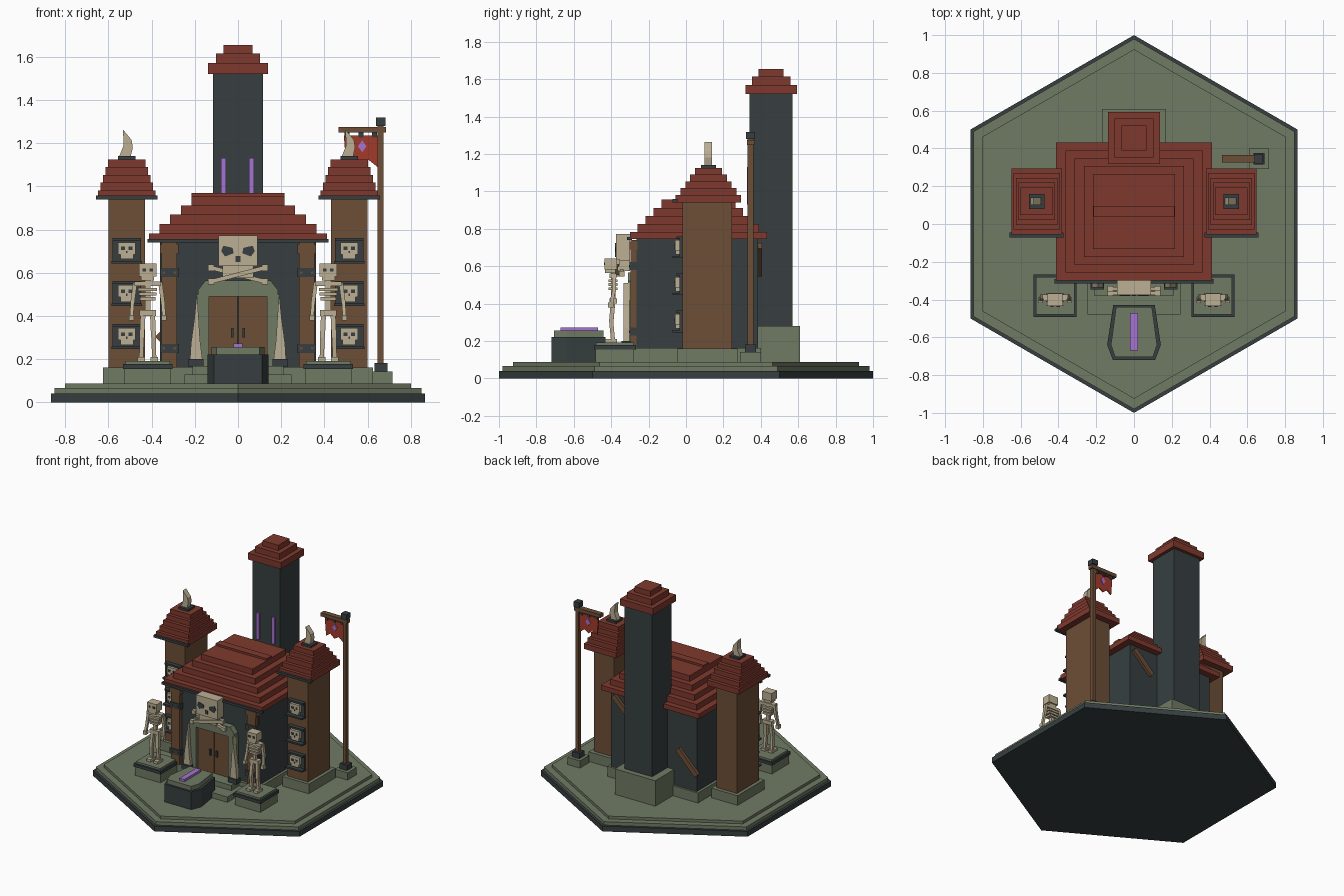
import bpy, bmesh, math
from mathutils import Vector


def mat(name, rgb):
    m = bpy.data.materials.new(name)
    lin = [((c / 255 + 0.055) / 1.055) ** 2.4 for c in rgb]
    m.diffuse_color = (*lin, 1)
    return m


DARK = mat("dark slate", (55, 63, 64))
GREEN = mat("mossy stone", (112, 122, 100))
RED = mat("roof red", (126, 57, 45))
BROWN = mat("timber brown", (108, 78, 54))
BONE = mat("bone", (188, 175, 148))
PURPLE = mat("purple glow", (165, 115, 208))
CLOTH = mat("banner red", (164, 58, 42))


def solid(name, bottom, top, m):
    """Closed solid between two matching outlines."""
    n = len(bottom)
    bm = bmesh.new()
    vs = [bm.verts.new(p) for p in list(bottom) + list(top)]
    bm.faces.new(vs[:n])
    bm.faces.new(vs[n:])
    for i in range(n):
        j = (i + 1) % n
        bm.faces.new((vs[i], vs[j], vs[n + j], vs[n + i]))
    bmesh.ops.recalc_face_normals(bm, faces=bm.faces)
    me = bpy.data.meshes.new(name)
    bm.to_mesh(me)
    bm.free()
    me.materials.append(m)
    ob = bpy.data.objects.new(name, me)
    bpy.context.collection.objects.link(ob)
    return ob


def slab(name, pts, z0, z1, m):
    return solid(name, [(x, y, z0) for x, y in pts], [(x, y, z1) for x, y in pts], m)


def panel(name, pts, y0, y1, m):
    return solid(name, [(x, y0, z) for x, z in pts], [(x, y1, z) for x, z in pts], m)


def box(name, x0, x1, y0, y1, z0, z1, m):
    return slab(name, [(x0, y0), (x1, y0), (x1, y1), (x0, y1)], z0, z1, m)


def cbox(name, cx, cy, hx, hy, z0, z1, m):
    return box(name, cx - hx, cx + hx, cy - hy, cy + hy, z0, z1, m)


def bar(name, a, b, w, d, m):
    """Square bar from a to b, w wide across and d deep along y."""
    a, b = Vector(a), Vector(b)
    u = (b - a).cross(Vector((0, 1, 0))).normalized() * w / 2
    v = Vector((0, d / 2, 0))
    ring = [u + v, u - v, -u - v, -u + v]
    return solid(name, [a + r for r in ring], [b + r for r in ring], m)


# Hexagonal plinth
for name, r, z0, z1, m in (("plinth_base", 1, 0, .04, DARK), ("plinth_tier", .98, .04, .066, GREEN),
                           ("plinth_top", .925, .066, .087, GREEN)):
    slab(name, [(r * math.sin(k * math.pi / 3), r * math.cos(k * math.pi / 3)) for k in range(6)], z0, z1, m)

# Main hall
box("hall_foundation", -.38, .38, -.285, .40, .085, .163, GREEN)
box("hall_walls", -.36, .36, -.265, .385, .16, .75, DARK)
box("hall_eave_beam", -.42, .42, -.315, -.29, .74, .757, DARK)
for i in range(5):
    cbox("hall_roof_tier", 0, .066, .412 - .049 * i, .366 - .042 * i,
         .745 if i == 0 else .738 + .0435 * i, .7815 + .0435 * i, RED)
box("hall_roof_ridge", -.215, .215, .037, .095, .95, .97, RED)

# Chimney tower
box("chimney_foundation", -.17, .17, .3, .61, .085, .28, GREEN)
box("chimney_shaft", -.115, .115, .34, .57, .28, 1.53, DARK)
for h, z0, z1 in ((.138, 1.52, 1.57), (.103, 1.57, 1.615), (.067, 1.615, 1.655)):
    cbox("chimney_cap", 0, .455, h, h, z0, z1, RED)
for x in (-.067, .063):
    cbox("chimney_slit", x, .335, .012, .008, .93, 1.13, PURPLE)

# Side towers
horn = [(-.035, 1.138), (-.014, 1.19), (-.018, 1.263), (.022, 1.215), (.028, 1.18), (.018, 1.138)]
for s in (-1, 1):
    cx = s * .515
    box("tower_foundation", cx - .11, cx + .11, -.045, .275, .085, .16, GREEN)
    box("tower_shaft", cx - .085, cx + .085, -.02, .247, .16, .96, BROWN)
    box("tower_eave_beam", cx - .143, cx + .143, -.072, -.045, .94, .958, DARK)
    for i in range(5):
        cbox("tower_roof_tier", cx, .12, .134 - .012 * i, .175 - .0255 * i,
             .94 if i == 0 else .945 + .036 * i, .981 + .036 * i, RED)
    cbox("horn_socket", cx, .12, .04, .04, 1.12, 1.14, DARK)
    panel("roof_horn", [(cx + x, z) for x, z in horn], .1, .14, BONE)
    # Skull niches
    for z in (.705, .507, .308):
        cbox("niche_back", cx, -.026, .066, .008, z - .052, z + .052, DARK)
        cbox("niche_sill", cx, -.045, .07, .026, z - .062, z - .05, DARK)
        cbox("niche_lintel", cx, -.035, .066, .016, z + .042, z + .055, DARK)
        cbox("niche_skull", cx, -.045, .04, .014, z - .02, z + .036, BONE)
        cbox("niche_skull_jaw", cx, -.045, .03, .011, z - .042, z - .02, BONE)
        for e in (-1, 1):
            cbox("niche_skull_eye", cx + e * .018, -.06, .009, .002, z, z + .016, DARK)
        cbox("niche_skull_nose", cx, -.06, .004, .002, z - .014, z - .004, DARK)

# Front corner posts with iron bands
for s in (-1, 1):
    cbox("corner_post", s * .318, -.278, .036, .018, .16, .74, BROWN)
    cbox("corner_post_cap", s * .318, -.281, .043, .021, .69, .73, BROWN)
    for z in (.25, .6):
        cbox("corner_post_band", s * .318, -.281, .043, .021, z - .021, z + .021, DARK)
        for e in (-1, 1):
            cbox("band_rivet", s * .318 + e * .025, -.303, .006, .003, z - .006, z + .006, BROWN)

# Entrance: steps, door, stone arch, tusks
box("lower_step", -.247, .247, -.48, -.28, .085, .128, GREEN)
box("upper_step", -.21, .21, -.38, -.28, .128, .167, GREEN)
panel("stone_lintel", [(-.185, .49), (.185, .49), (.185, .52), (.15, .565), (-.15, .565), (-.185, .52)],
      -.31, -.26, GREEN)
for s in (-1, 1):
    box("door_leaf", min(s * .003, s * .135), max(s * .003, s * .135), -.285, -.26, .165, .492, BROWN)
    cbox("door_handle", s * .027, -.29, .006, .008, .3, .345, DARK)
    cbox("stone_jamb", s * .163, -.285, .028, .025, .165, .5, GREEN)
    cbox("tusk_base", s * .195, -.322, .036, .024, .165, .2, DARK)
    tusk = [(.165, .2), (.222, .2), (.218, .27), (.203, .38), (.19, .51), (.183, .4), (.176, .29)]
    panel("door_tusk", [(s * x, z) for x, z in tusk], -.335, -.302, BONE)

# Great skull with crossed bones
box("great_skull", -.09, .09, -.375, -.3, .63, .773, BONE)
box("great_skull_jaw", -.072, .072, -.365, -.3, .575, .63, BONE)
box("great_skull_nose", -.011, .011, -.379, -.37, .65, .677, DARK)
for s in (-1, 1):
    panel("great_skull_eye", [(s * .02, .69), (s * .06, .675), (s * .078, .70), (s * .068, .725), (s * .025, .715)],
          -.379, -.37, DARK)
    bar("crossed_bone", (-s * .12, -.355 - .012 * s, .56), (s * .12, -.355 - .012 * s, .622), .02, .02, BONE)
    for e in (-1, 1):
        cbox("bone_knob", e * s * .125, -.355 - .012 * s, .014, .014, .591 + e * .032 - .014, .591 + e * .032 + .014, BONE)

# Skeleton guards on pedestals
for s in (-1, 1):
    cx, cy = s * .418, -.39
    cbox("pedestal_body", cx, -.38, .107, .103, .085, .158, GREEN)
    cbox("pedestal_cap", cx, -.38, .114, .112, .155, .178, DARK)
    cbox("pedestal_top", cx, -.38, .102, .1, .178, .192, GREEN)
    cbox("guard_head", cx, -.402, .04, .033, .582, .642, BONE)
    cbox("guard_jaw", cx, -.405, .03, .027, .563, .582, BONE)
    for e in (-1, 1):
        cbox("guard_eye", cx + e * .017, -.436, .008, .003, .605, .62, DARK)
        cbox("guard_foot", cx + e * .03, -.4, .017, .032, .192, .21, BONE)
        bar("guard_shin", (cx + e * .03, -.39, .2), (cx + e * .027, -.4, .305), .02, .022, BONE)
        bar("guard_thigh", (cx + e * .027, -.4, .3), (cx + e * .022, -.39, .41), .023, .024, BONE)
        bar("guard_upper_arm", (cx + e * .058, -.385, .555), (cx + e * .07, -.385, .465), .019, .022, BONE)
        bar("guard_forearm", (cx + e * .07, -.385, .47), (cx + e * .075, -.4, .4), .017, .019, BONE)
        cbox("guard_hand", cx + e * .075, -.402, .012, .015, .378, .405, BONE)
    cbox("guard_pelvis", cx, cy, .038, .02, .4, .428, BONE)
    cbox("guard_spine", cx, cy, .012, .012, .42, .57, BONE)
    cbox("guard_shoulders", cx, cy, .062, .018, .538, .56, BONE)
    for z, h in ((.515, .044), (.494, .04), (.472, .035)):
        cbox("guard_rib", cx, cy, h, .024, z, z + .015, BONE)

# Stone coffin altar
slab("coffin_body", [(-.11, -.43), (.11, -.43), (.142, -.64), (.112, -.72), (-.112, -.72), (-.142, -.64)],
     .085, .222, DARK)
slab("coffin_lid", [(-.095, -.44), (.095, -.44), (.122, -.64), (.1, -.705), (-.1, -.705), (-.122, -.64)],
     .222, .255, GREEN)
box("coffin_rune", -.02, .02, -.67, -.47, .255, .272, PURPLE)

# Banner pole
cbox("pole_footing", .662, .345, .053, .055, .085, .142, GREEN)
cbox("pole_socket", .662, .345, .03, .03, .14, .182, DARK)
cbox("banner_pole", .66, .345, .013, .015, .18, 1.285, BROWN)
cbox("pole_cap", .661, .345, .023, .025, 1.28, 1.318, DARK)
box("banner_beam", .465, .685, .325, .365, 1.248, 1.275, BROWN)
panel("banner", [(.49, 1.235), (.648, 1.235), (.645, 1.09), (.605, 1.122), (.57, 1.10), (.535, 1.13), (.5, 1.105)],
      .34, .35, CLOTH)
for x in (.505, .57, .632):
    cbox("banner_tab", x, .345, .011, .011, 1.225, 1.25, DARK)
panel("banner_gem", [(.575, 1.158), (.595, 1.185), (.575, 1.213), (.555, 1.185)], .335, .355, PURPLE)

# Diagonal planks on the rear wall
bar("rear_plank_high", (.17, .395, .56), (.33, .395, .71), .04, .022, BROWN)
bar("rear_plank_low", (-.37, .395, .29), (-.21, .395, .45), .04, .022, BROWN)
